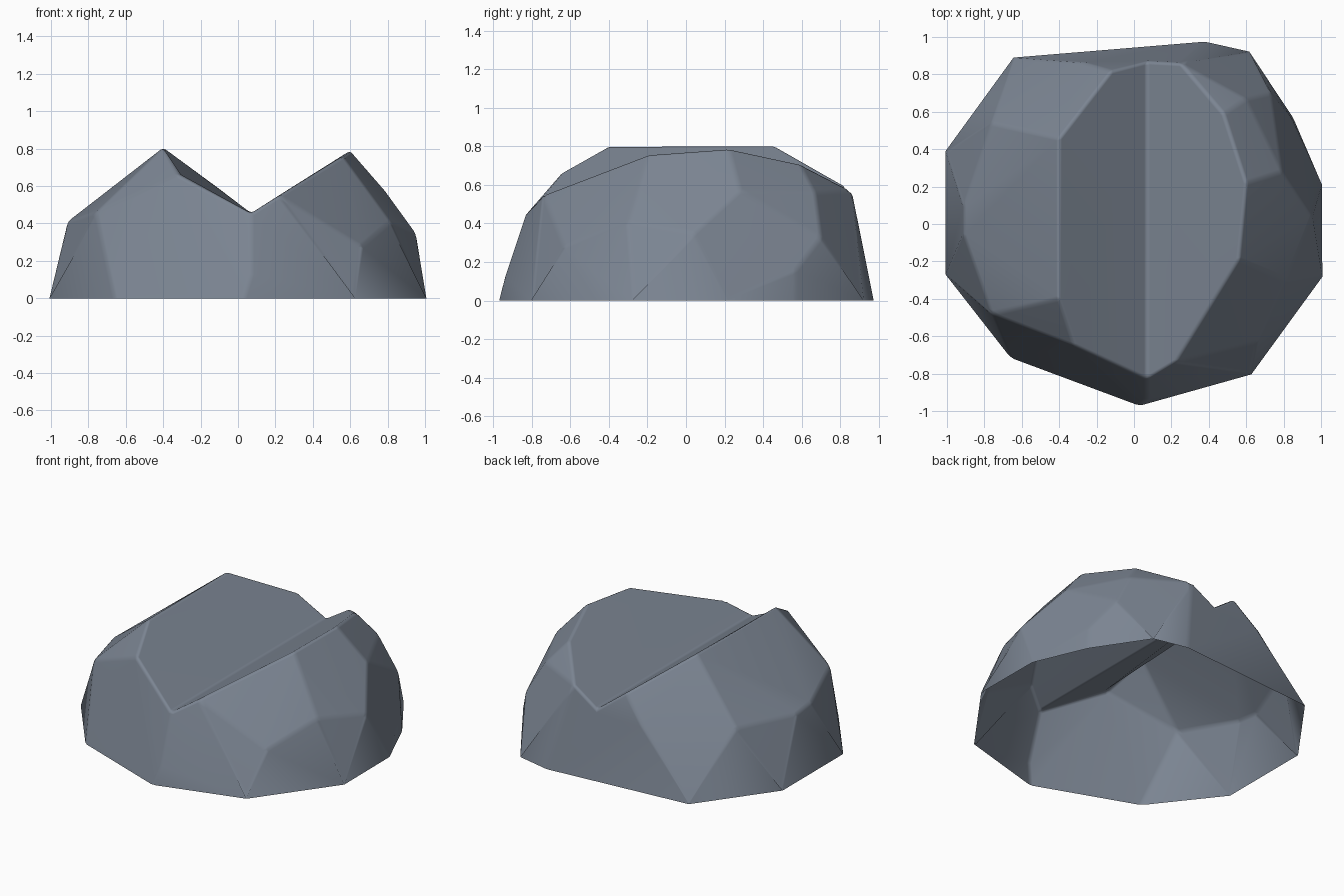
import bpy, bmesh, math
from mathutils import Vector

if "Cube" in bpy.data.objects:
    bpy.data.objects.remove(bpy.data.objects["Cube"])

# Shared cross-section where the two lumps meet at the groove floor
G = 0.07
seam = [(G, -.96, 0), (G, -.938, .13), (G, -.83, .455), (G, .87, .455), (G, .943, 0)]

# Left lump: ground outline, shoulder, ridge
left = [
    (.03, -.972, 0), (-.66, -.715, 0), (-1, -.27, 0), (-1, .385, 0), (-.64, .885, 0),
    (-.76, -.48, .46), (-.91, -.06, .41), (-.91, .1, .39), (-.76, .54, .42),
    (-.28, .865, .42),
    (-.4, -.4, .805), (-.4, .46, .805), (-.32, -.65, .66), (-.12, .82, .6),
]

# Right lump: ground outline, shoulder, ridge
right = [
    (.62, -.795, 0), (1, -.27, 0), (1, .22, 0), (.85, .57, 0), (.615, .915, 0), (.38, .975, 0),
    (.66, -.63, .28), (.815, -.3, .41), (.95, .04, .35), (.79, .28, .57),
    (.84, .57, .16), (.73, .7, .33), (.6, .67, .56),
    (.22, -.74, .55), (.56, -.19, .76), (.6, .22, .79), (.48, .59, .71), (.25, .86, .57),
]

bm = bmesh.new()


def lump(points):
    """Convex faceted lump from a few corner points."""
    verts = [bm.verts.new(p) for p in points]
    out = bmesh.ops.convex_hull(bm, input=verts)
    spare = {v for v in out["geom_interior"] + out["geom_unused"]
             if isinstance(v, bmesh.types.BMVert)}
    bmesh.ops.delete(bm, geom=list(spare), context='VERTS')


def on_ground(item):
    return all(abs(v.co.z) < 1e-3 for v in item.verts)


lump(left + seam)
lump(right + seam)

# Join the lumps, with no wall inside the groove
wall = [f for f in bm.faces if all(abs(v.co.x - G) < 1e-4 for v in f.verts)]
bmesh.ops.delete(bm, geom=wall, context='FACES')
bmesh.ops.remove_doubles(bm, verts=bm.verts, dist=1e-4)
bmesh.ops.recalc_face_normals(bm, faces=bm.faces)

# Open underside
bmesh.ops.delete(bm, geom=[f for f in bm.faces if on_ground(f)], context='FACES')
bmesh.ops.dissolve_limit(bm, angle_limit=math.radians(4), verts=bm.verts, edges=bm.edges)

# The groove's left side is one facet right to its front corner
ends = Vector((-.4, -.4, .805)), Vector((G, -.83, .455))
crease = [e for e in bm.edges if all(min((v.co - p).length for v in e.verts) < .01 for p in ends)]
bmesh.ops.dissolve_edges(bm, edges=crease, use_verts=False)

# Slightly worn edges, then the rim is set level on the ground again
worn = [e for e in bm.edges if len(e.link_faces) == 2
        and e.calc_face_angle() > math.radians(10)]
bmesh.ops.bevel(bm, geom=worn, offset=.018, segments=2, profile=.5,
                affect='EDGES', clamp_overlap=True)
for v in bm.verts:
    if v.is_boundary or v.co.z < 0:
        v.co.z = 0

mesh = bpy.data.meshes.new("rock")
bm.to_mesh(mesh)
bm.free()
rock = bpy.data.objects.new("rock", mesh)
bpy.context.collection.objects.link(rock)

# Slate grey stone
stone = bpy.data.materials.new("stone")
stone.diffuse_color = (.2, .235, .29, 1)
stone.use_nodes = True
stone.node_tree.nodes["Principled BSDF"].inputs["Base Color"].default_value = stone.diffuse_color
mesh.materials.append(stone)

# Smooth edges between flat facets
bpy.context.view_layer.objects.active = rock
rock.select_set(True)
bpy.ops.object.shade_smooth()
rock.modifiers.new("flat_facets", 'WEIGHTED_NORMAL')
